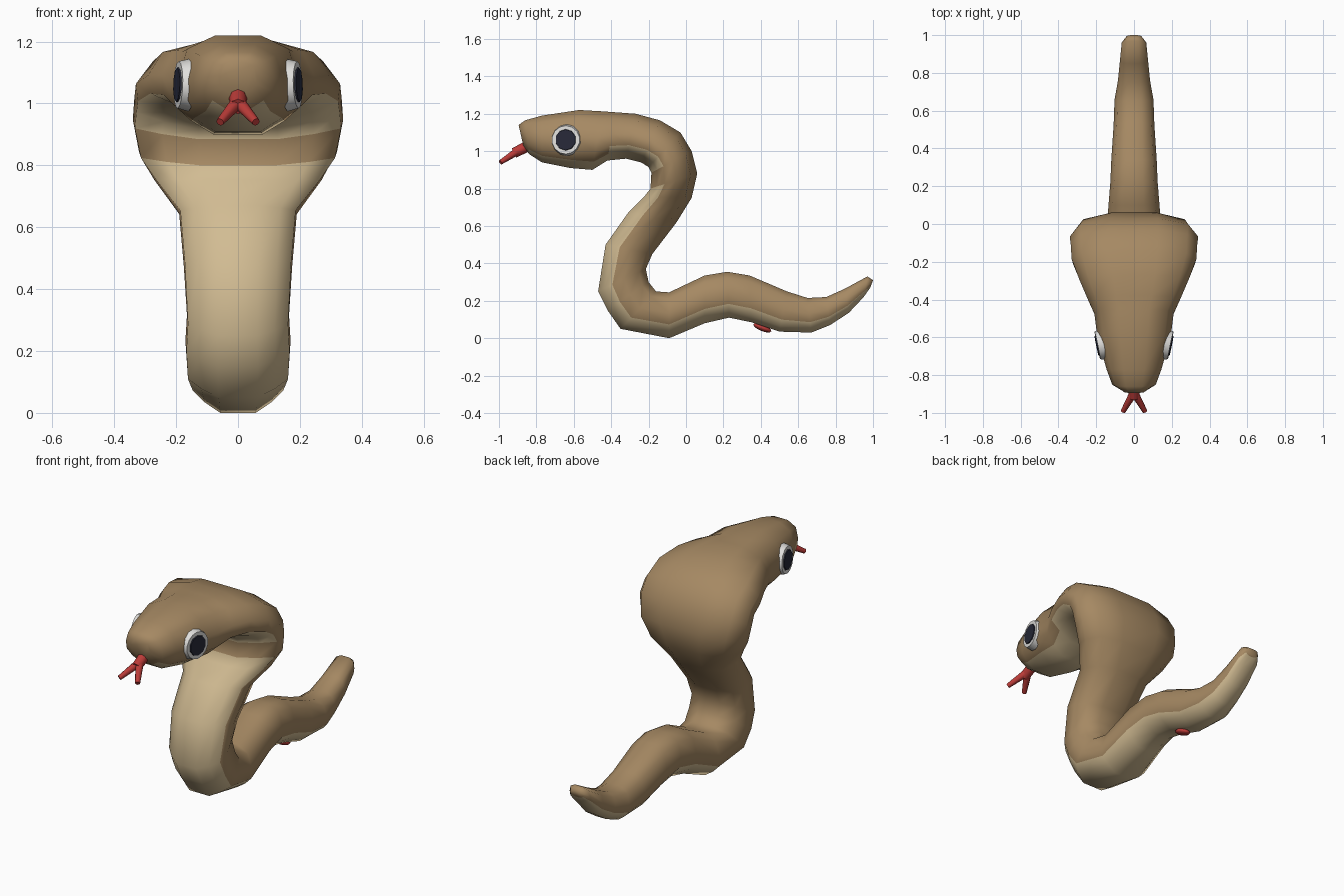
import bpy, bmesh, math
from mathutils import Vector

cube = bpy.data.objects.get("Cube")
if cube:
    bpy.data.objects.remove(cube, do_unlink=True)


def material(name, rgb):
    m = bpy.data.materials.new(name)
    m.use_nodes = True
    m.diffuse_color = (*rgb, 1)
    m.node_tree.nodes["Principled BSDF"].inputs["Base Color"].default_value = (*rgb, 1)
    return m


BROWN = material("scale_brown", (0.38, 0.25, 0.125))
CREAM = material("belly_cream", (0.64, 0.50, 0.29))
RED = material("tongue_red", (0.50, 0.045, 0.04))
WHITE = material("eye_white", (0.75, 0.74, 0.72))
DARK = material("pupil_dark", (0.02, 0.022, 0.04))


def finish(name, bm, mats, angle=60):
    bmesh.ops.recalc_face_normals(bm, faces=bm.faces)
    me = bpy.data.meshes.new(name)
    bm.to_mesh(me)
    bm.free()
    for m in mats:
        me.materials.append(m)
    ob = bpy.data.objects.new(name, me)
    bpy.context.collection.objects.link(ob)
    bpy.ops.object.select_all(action='DESELECT')
    ob.select_set(True)
    bpy.context.view_layer.objects.active = ob
    bpy.ops.object.shade_smooth_by_angle(angle=math.radians(angle))
    return ob


def add_cone(bm, a, b, r1, r2, sides):
    """Tapered tube from point a to point b."""
    a, b = Vector(a), Vector(b)
    d = b - a
    rot = d.to_track_quat('Z', 'Y').to_matrix().to_4x4()
    rot.translation = (a + b) / 2
    bmesh.ops.create_cone(bm, cap_ends=True, segments=sides, radius1=r1,
                          radius2=r2, depth=d.length, matrix=rot)


# Body stations, snout to tail: back (y, z), belly (y, z), half width
STATIONS = [
    (-0.895, 1.14, -0.87, 1.03, 0.06),
    (-0.86, 1.165, -0.84, 0.985, 0.115),
    (-0.77, 1.19, -0.77, 0.94, 0.145),
    (-0.57, 1.22, -0.62, 0.91, 0.195),
    (-0.45, 1.213, -0.50, 0.90, 0.21),
    (-0.38, 1.208, -0.42, 0.95, 0.245),
    (-0.27, 1.20, -0.32, 0.96, 0.29),
    (-0.14, 1.165, -0.24, 0.94, 0.33),
    (-0.03, 1.10, -0.20, 0.915, 0.335),
    (0.03, 1.00, -0.185, 0.885, 0.34),
    (0.06, 0.88, -0.19, 0.80, 0.32),
    (0.03, 0.75, -0.225, 0.755, 0.27),
    (-0.05, 0.62, -0.31, 0.67, 0.19),
    (-0.18, 0.45, -0.43, 0.50, 0.175),
    (-0.215, 0.37, -0.47, 0.25, 0.165),
    (-0.20, 0.30, -0.42, 0.15, 0.17),
    (-0.16, 0.25, -0.35, 0.05, 0.165),
    (-0.09, 0.245, -0.09, 0.0, 0.15),
    (0.10, 0.335, 0.10, 0.08, 0.135),
    (0.22, 0.355, 0.23, 0.11, 0.125),
    (0.34, 0.335, 0.35, 0.085, 0.12),
    (0.54, 0.25, 0.50, 0.035, 0.108),
    (0.65, 0.215, 0.67, 0.03, 0.103),
    (0.75, 0.22, 0.77, 0.07, 0.085),
    (0.85, 0.265, 0.87, 0.135, 0.075),
    (0.97, 0.33, 0.95, 0.22, 0.065),
    (1.0, 0.31, 0.985, 0.27, 0.04),
]
# Half cross-section: share of half width, height from belly to back
HALF = [(0.38, 1), (0.84, 0.86), (1, 0.55), (0.98, 0.3), (0.72, 0.14), (0.38, 0)]
RING = HALF + [(-x, t) for x, t in reversed(HALF)]

bm = bmesh.new()
rings = []
for by, bz, vy, vz, w in STATIONS:
    rings.append([bm.verts.new((x * w, vy + (by - vy) * t, vz + (bz - vz) * t))
                  for x, t in RING])
n = len(RING)
HEAD_END, BAND = 5, 9
for i in range(len(rings) - 1):
    # Cream belly: narrow below the head, none on the throat band
    if i == BAND or i == 0:
        cream = ()
    elif i < HEAD_END:
        cream = (4, 5, 6)
    else:
        cream = (3, 4, 5, 6, 7)
    for j in range(n):
        k = (j + 1) % n
        f = bm.faces.new((rings[i][j], rings[i][k], rings[i + 1][k], rings[i + 1][j]))
        f.material_index = 1 if j in cream else 0
bm.faces.new(rings[0])
bm.faces.new(rings[-1])
finish("body", bm, [BROWN, CREAM], 75)

# Eyes: white disc with a dark pupil plate on each side of the head
for side, label in ((1, "left"), (-1, "right")):
    centre = Vector((side * 0.178, -0.64, 1.06))
    out = Vector((side * 0.98, -0.2, 0.03)).normalized()
    bm = bmesh.new()
    add_cone(bm, centre - out * 0.02, centre + out * 0.016, 0.085, 0.076, 14)
    finish(label + "_eye", bm, [WHITE], 30)
    bm = bmesh.new()
    add_cone(bm, centre + out * 0.013, centre + out * 0.021, 0.058, 0.055, 10)
    finish(label + "_pupil", bm, [DARK], 30)

# Forked tongue
bm = bmesh.new()
fork = (0, -0.92, 0.99)
add_cone(bm, (0, -0.83, 1.035), fork, 0.03, 0.027, 8)
for s in (1, -1):
    add_cone(bm, (s * 0.008, -0.905, 0.997), (s * 0.058, -0.992, 0.94), 0.021, 0.013, 8)
finish("tongue", bm, [RED], 50)

# Small red spot under the tail
bm = bmesh.new()
bmesh.ops.create_uvsphere(bm, u_segments=10, v_segments=6, radius=1)
spot = finish("tail_spot", bm, [RED])
spot.scale = (0.035, 0.052, 0.018)
spot.rotation_euler = (math.radians(-22), 0, 0)
spot.location = (0, 0.408, 0.056)
